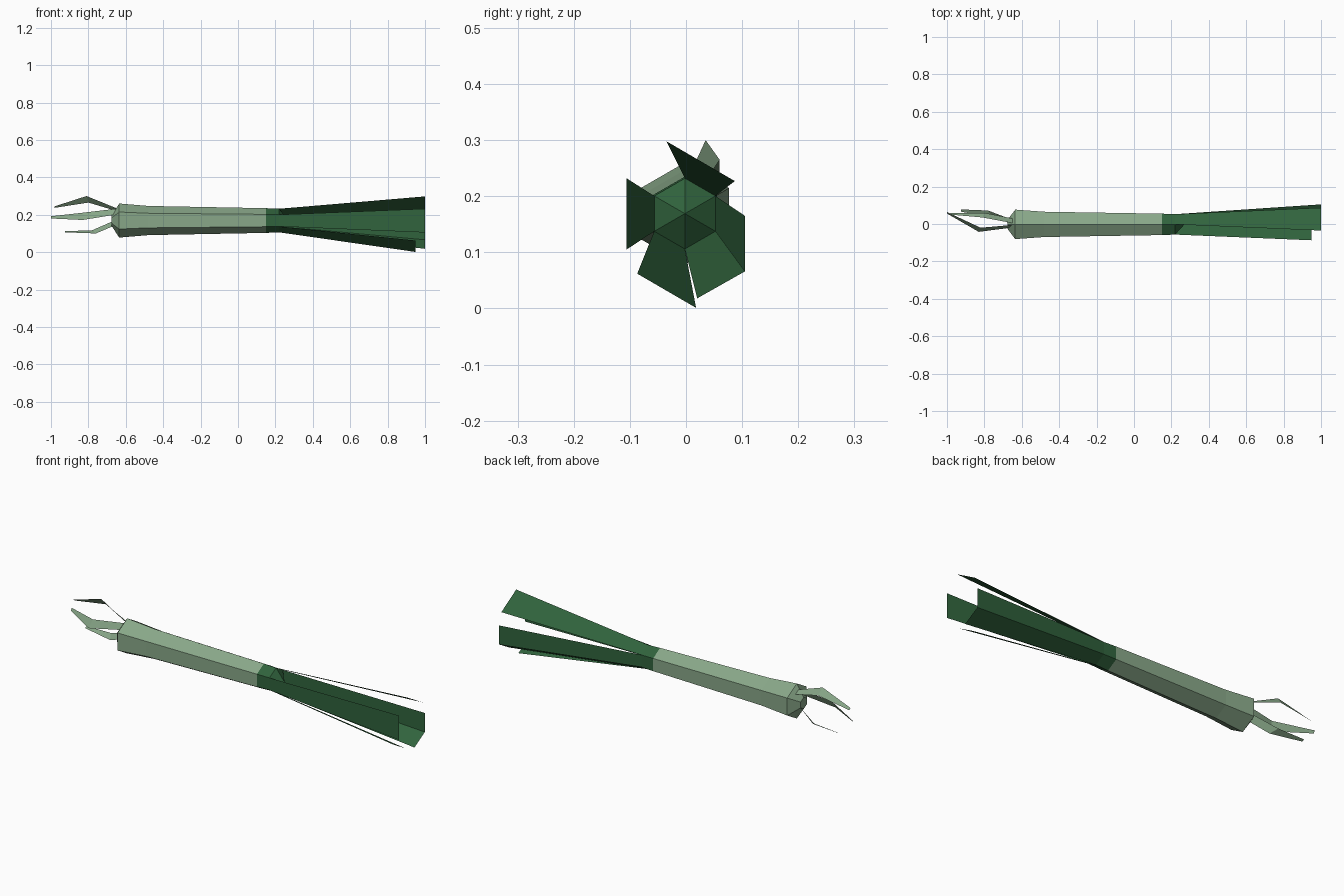
import bpy, bmesh
from math import sin, cos, radians

cube = bpy.data.objects.get("Cube")
if cube:
    bpy.data.objects.remove(cube)


def make_material(name, rgb):
    mat = bpy.data.materials.new(name)
    mat.use_nodes = True
    mat.diffuse_color = (*rgb, 1)
    mat.node_tree.nodes["Principled BSDF"].inputs["Base Color"].default_value = (*rgb, 1)
    return mat


pale = make_material("pale_stalk_green", (0.25, 0.39, 0.25))
dark = make_material("dark_leaf_green", (0.03, 0.125, 0.046))
CENTRE = 0.169  # height of the stalk axis
COLLAR_X, COLLAR_R = 0.22, 0.063


def hex_point(x, r, i):
    a = radians(90 - 60 * i)  # 0 is the top corner, then towards the back
    return (x, r * cos(a) - 0.002, CENTRE + r * sin(a))


def finish(bm, name, mats):
    mesh = bpy.data.meshes.new(name)
    bm.to_mesh(mesh)
    bm.free()
    for m in mats:
        mesh.materials.append(m)
    obj = bpy.data.objects.new(name, mesh)
    bpy.context.collection.objects.link(obj)
    return obj


def ribbon(name, rows, mat):
    """Flat strip joining rows of points with equal counts."""
    bm = bmesh.new()
    grid = [[bm.verts.new(p) for p in row] for row in rows]
    for a, b in zip(grid, grid[1:]):
        for i in range(len(a) - 1):
            bm.faces.new((a[i], b[i], b[i + 1], a[i + 1]))
    bm.normal_update()
    # Face away from the stalk axis
    f = bm.faces[:][0] if not hasattr(bm.faces, "ensure_lookup_table") else next(iter(bm.faces))
    c = f.calc_center_median()
    if f.normal.y * c.y + f.normal.z * (c.z - CENTRE) < 0:
        bmesh.ops.reverse_faces(bm, faces=list(bm.faces))
    return finish(bm, name, [mat])


# Six-sided stalk with a blunt root end and a pointed core between the leaves
bm = bmesh.new()
profile = [(-0.675, 0.03), (-0.635, 0.091), (-0.48, 0.078),
           (0.15, 0.066), (COLLAR_X, COLLAR_R)]
rings = [[bm.verts.new(hex_point(x, r, i)) for i in range(6)] for x, r in profile]
bm.faces.new(rings[0])
for a, b in zip(rings, rings[1:]):
    for i in range(6):
        j = (i + 1) % 6
        bm.faces.new((a[i], a[j], b[j], b[i]))
apex = bm.verts.new((0.27, -0.002, CENTRE))
for i in range(6):
    bm.faces.new((rings[-1][i], rings[-1][(i + 1) % 6], apex))
bmesh.ops.recalc_face_normals(bm, faces=list(bm.faces))
for f in bm.faces:
    f.material_index = int(f.calc_center_median().x > 0.15)
finish(bm, "stalk", [pale, dark])

# Leaves flare from the collar sides: first corner, tip x, tip (y, z) points
leaves = {
    "top_leaf": (0, 1.0, [(-0.035, 0.298), (0.087, 0.227)]),
    "back_folded_leaf": (1, 1.0, [(0.105, 0.165), (0.105, 0.066), (0.02, 0.018)]),
    "bottom_leaf": (3, 0.95, [(0.018, 0.001), (-0.087, 0.062)]),
    "front_leaf": (4, 1.0, [(-0.106, 0.105), (-0.106, 0.232)]),
}
for name, (corner, x, tips) in leaves.items():
    base = [hex_point(COLLAR_X, COLLAR_R, corner + k) for k in range(len(tips))]
    ribbon(name, [base, [(x, y, z) for y, z in tips]], dark)

# Bent roots: base, knee and tip edges
ribbon("upper_root", [
    [(-0.65, 0.005, 0.235), (-0.65, 0.03, 0.22)],
    [(-0.81, 0.035, 0.30), (-0.80, 0.06, 0.265)],
    [(-0.98, 0.05, 0.245), (-0.98, 0.06, 0.237)]], pale)
ribbon("front_root", [
    [(-0.65, -0.005, 0.232), (-0.66, -0.02, 0.20)],
    [(-0.82, -0.02, 0.212), (-0.83, -0.042, 0.172)],
    [(-1.0, 0.064, 0.192), (-1.0, 0.056, 0.18)]], pale)
ribbon("lower_root", [
    [(-0.67, 0.03, 0.165), (-0.665, 0.005, 0.14)],
    [(-0.78, 0.072, 0.117), (-0.76, 0.035, 0.10)],
    [(-0.925, 0.078, 0.112), (-0.925, 0.066, 0.106)]], pale)
